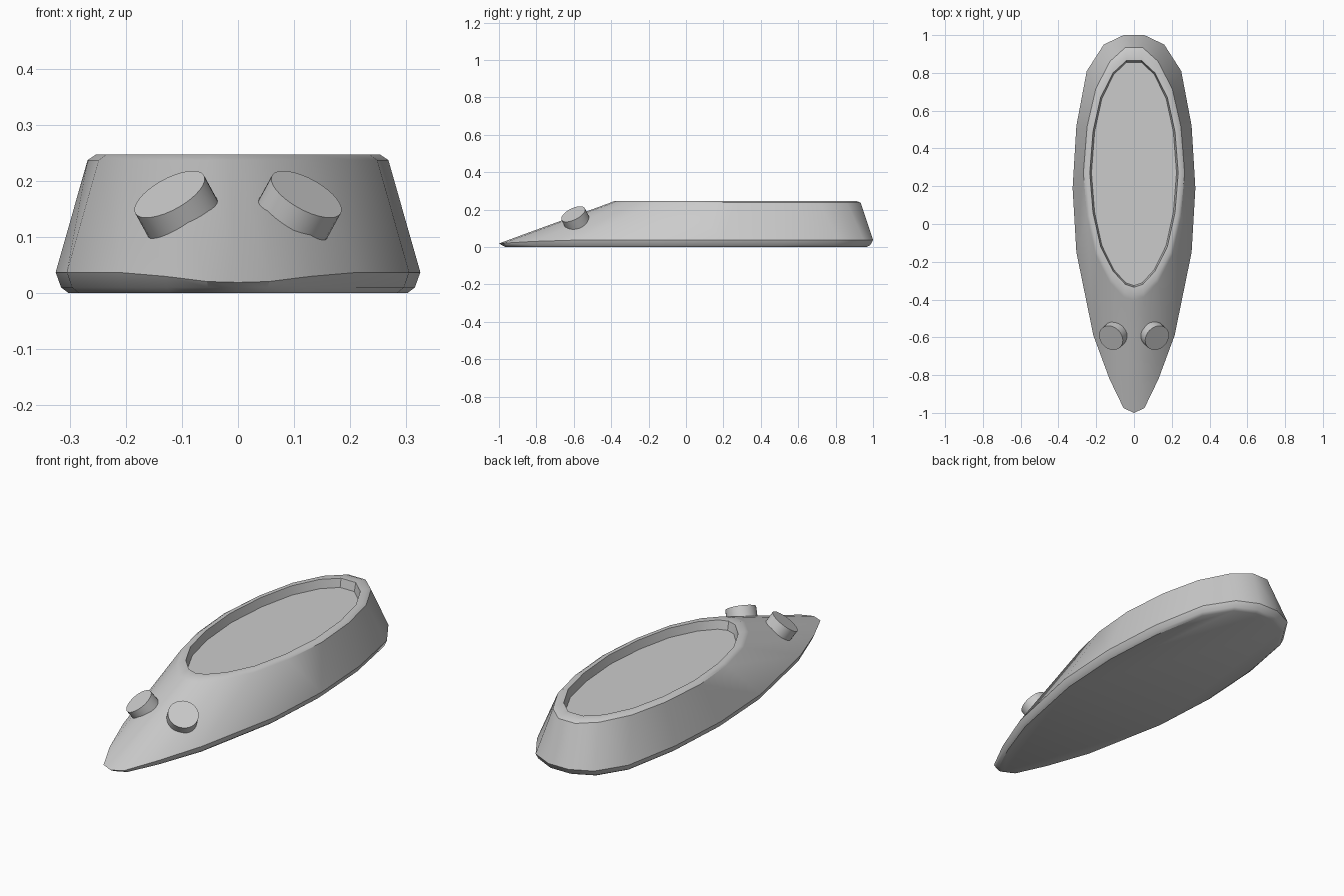
import bpy, bmesh
from mathutils import Vector

if "Cube" in bpy.data.objects:
    bpy.data.objects.remove(bpy.data.objects["Cube"])

# Half outlines (right side, back to front), last point on the centre line
HULL = [(.055, 1), (.16, .95), (.25, .81), (.305, .52), (.325, .19),
        (.305, -.15), (.215, -.59), (.13, -.82), (.055, -.975), (0, -1)]
DISH = [(.04, .865), (.11, .80), (.175, .67), (.215, .49), (.232, .27),
        (.215, .06), (.175, -.12), (.11, -.25), (.045, -.32), (0, -.335)]


def ring(half, z, sx=1, sy=1, dy=0, cy=0):
    """Mirrored closed outline scaled about cy; z may be a function of y."""
    full = half + [(-x, y) for x, y in reversed(half[:-1])]
    return [(x * sx, cy + (y - cy) * sy + dy, z(y) if callable(z) else z)
            for x, y in full]


def finish(ob, angle):
    bpy.context.view_layer.objects.active = ob
    ob.select_set(True)
    bpy.ops.object.shade_smooth_by_angle(angle=angle)
    ob.select_set(False)


def loft(name, rings):
    bm = bmesh.new()
    loops = [[bm.verts.new(p) for p in r] for r in rings]
    n = len(loops[0])
    for a, b in zip(loops, loops[1:]):
        for i in range(n):
            j = (i + 1) % n
            bm.faces.new((a[i], a[j], b[j], b[i]))
    bm.faces.new(loops[0])
    bm.faces.new(loops[-1])
    bmesh.ops.recalc_face_normals(bm, faces=bm.faces)
    me = bpy.data.meshes.new(name)
    bm.to_mesh(me)
    bm.free()
    ob = bpy.data.objects.new(name, me)
    bpy.context.collection.objects.link(ob)
    finish(ob, 0.6)
    return ob


# Tapered body with shallow oval recess in the top
loft("body", [
    ring(HULL, 0.0, .93, .965),
    ring(HULL, .010, .97, .985),
    ring(HULL, lambda y: .037 if y > -.7 else .037 + (y + .7) * .06),
    ring(DISH, .237, 1.155, 1.115, cy=.267),
    ring(DISH, .247, 1.09, 1.075, cy=.267),
    ring(DISH, .247, 1.01, 1.0, cy=.267),
    ring(DISH, .205, .97, .985, cy=.267),
])

# Pair of tilted buttons on the sloping nose
DEPTH = .075
for side, label in ((-1, "left"), (1, "right")):
    axis = Vector((side * .55, -.5, 1)).normalized()
    top = Vector((side * .122, -.603, .176))
    bpy.ops.mesh.primitive_cylinder_add(
        vertices=32, radius=.07, depth=DEPTH, location=top - axis * DEPTH / 2,
        rotation=axis.to_track_quat('Z', 'Y').to_euler())
    ob = bpy.context.object
    ob.name = label + "_button"
    finish(ob, 0.6)
